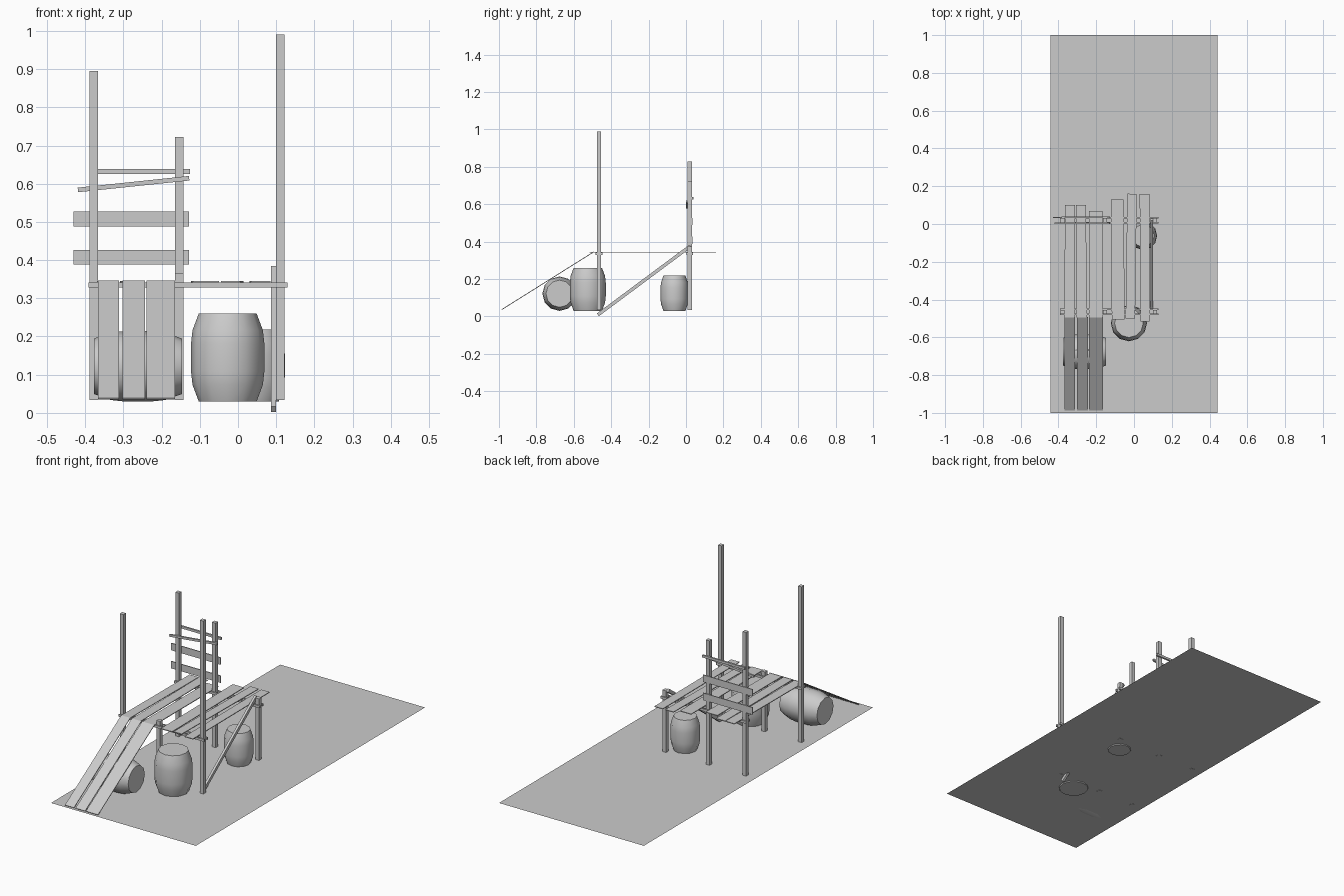
import bpy, bmesh, math
from mathutils import Vector, Matrix

if "Cube" in bpy.data.objects:
    bpy.data.objects.remove(bpy.data.objects["Cube"])


def box(name, x0, x1, y0, y1, z0, z1, rot=(0, 0, 0)):
    bpy.ops.mesh.primitive_cube_add(
        size=1, location=((x0 + x1) / 2, (y0 + y1) / 2, (z0 + z1) / 2), rotation=rot)
    o = bpy.context.object
    o.name = name
    o.scale = (x1 - x0, y1 - y0, z1 - z0)
    return o


def sloped(name, x0, x1, a, b, thick):
    """Plank running in the y-z plane from a=(y,z) to b=(y,z)."""
    dy, dz = b[0] - a[0], b[1] - a[1]
    length = math.hypot(dy, dz)
    cy, cz = (a[0] + b[0]) / 2, (a[1] + b[1]) / 2
    return box(name, x0, x1, cy - length / 2, cy + length / 2,
               cz - thick / 2, cz + thick / 2, (math.atan2(dz, dy), 0, 0))


def barrel(name, centre, radius, length, rot=(0, 0, 0), sides=12):
    """Low-poly barrel: four rings along its axis, flat lids."""
    bm = bmesh.new()
    rings = []
    for t, r in ((-0.5, 0.79), (-0.31, 0.96), (-0.16, 1), (0.16, 1), (0.31, 0.96), (0.5, 0.79)):
        rings.append([bm.verts.new((math.cos(a) * r * radius, math.sin(a) * r * radius, t * length))
                      for a in (2 * math.pi * i / sides for i in range(sides))])
    for lo, hi in zip(rings, rings[1:]):
        for i in range(sides):
            j = (i + 1) % sides
            bm.faces.new((lo[i], lo[j], hi[j], hi[i]))
    bm.faces.new(rings[0][::-1])
    bm.faces.new(rings[-1])
    me = bpy.data.meshes.new(name)
    bm.to_mesh(me)
    bm.free()
    o = bpy.data.objects.new(name, me)
    bpy.context.collection.objects.link(o)
    o.location, o.rotation_euler = centre, rot
    bpy.ops.object.select_all(action='DESELECT')
    o.select_set(True)
    bpy.context.view_layer.objects.active = o
    bpy.ops.object.shade_smooth_by_angle(angle=math.radians(35))
    return o


G = 0.035                      # ground level
FRONT, BACK = -0.465, 0.02     # the two rows of posts

# ground sheet
bpy.ops.mesh.primitive_plane_add(size=1, location=(0, 0, G))
ground = bpy.context.object
ground.name = "ground_sheet"
ground.scale = (0.885, 2, 1)

# posts
for name, x, y, top in (("front_left_post", -0.378, FRONT, 0.895),
                        ("front_middle_post", -0.154, FRONT, 0.365),
                        ("front_right_post", 0.111, FRONT, 0.99),
                        ("back_left_post", -0.378, BACK, 0.828),
                        ("back_middle_post", -0.154, BACK, 0.722),
                        ("back_right_post", 0.111, BACK, 0.375)):
    box(name, x - 0.011, x + 0.011, y - 0.011, y + 0.011, G - 0.001, top)

# paired beams clamped either side of each post row
for row, y in (("front", FRONT), ("back", BACK)):
    for side, s in (("outer", -1), ("inner", 1)):
        c = y + s * 0.014
        box(f"{row}_{side}_beam", -0.392, 0.13, c - 0.004, c + 0.004, 0.328, 0.341)

# deck planks: x0, x1, front y, back y, twist
for i, (x0, x1, y0, y1, tw) in enumerate((
        (-0.367, -0.313, -0.495, 0.10, -0.006),
        (-0.306, -0.252, -0.495, 0.10, 0.008),
        (-0.239, -0.168, -0.495, 0.068, 0.0),
        (-0.120, -0.052, -0.505, 0.13, 0.008),
        (-0.040, 0.010, -0.500, 0.16, -0.013),
        (0.032, 0.083, -0.515, 0.16, 0.006))):
    box(f"deck_plank_{i + 1}", x0, x1, y0, y1, 0.341, 0.345, (0, 0, tw))

# ramp planks
for i, (x0, x1) in enumerate(((-0.367, -0.312), (-0.302, -0.244), (-0.239, -0.165))):
    sloped(f"ramp_plank_{i + 1}", x0, x1, (-0.985, 0.037), (-0.494, 0.345), 0.004)

# diagonal brace on the right side
sloped("diagonal_brace", 0.087, 0.100, (-0.471, 0.009), (0.024, 0.377), 0.018)

# back railing boards
box("lower_rail_board", -0.43, -0.128, 0.031, 0.036, 0.388, 0.427)
box("upper_rail_board", -0.43, -0.128, 0.031, 0.036, 0.488, 0.527)
box("top_rail", -0.385, -0.126, 0.031, 0.041, 0.625, 0.638)
box("slanted_rail", -0.420, -0.127, -0.001, 0.009, 0.593, 0.605,
    (0, math.radians(-6), 0))

# barrels
barrel("front_barrel", (-0.027, -0.525, 0.145), 0.096, 0.23)
barrel("back_barrel", (0.048, -0.062, 0.124), 0.0745, 0.188)
barrel("lying_barrel", (-0.262, -0.676, 0.122), 0.092, 0.23, (0, math.pi / 2, 0))
